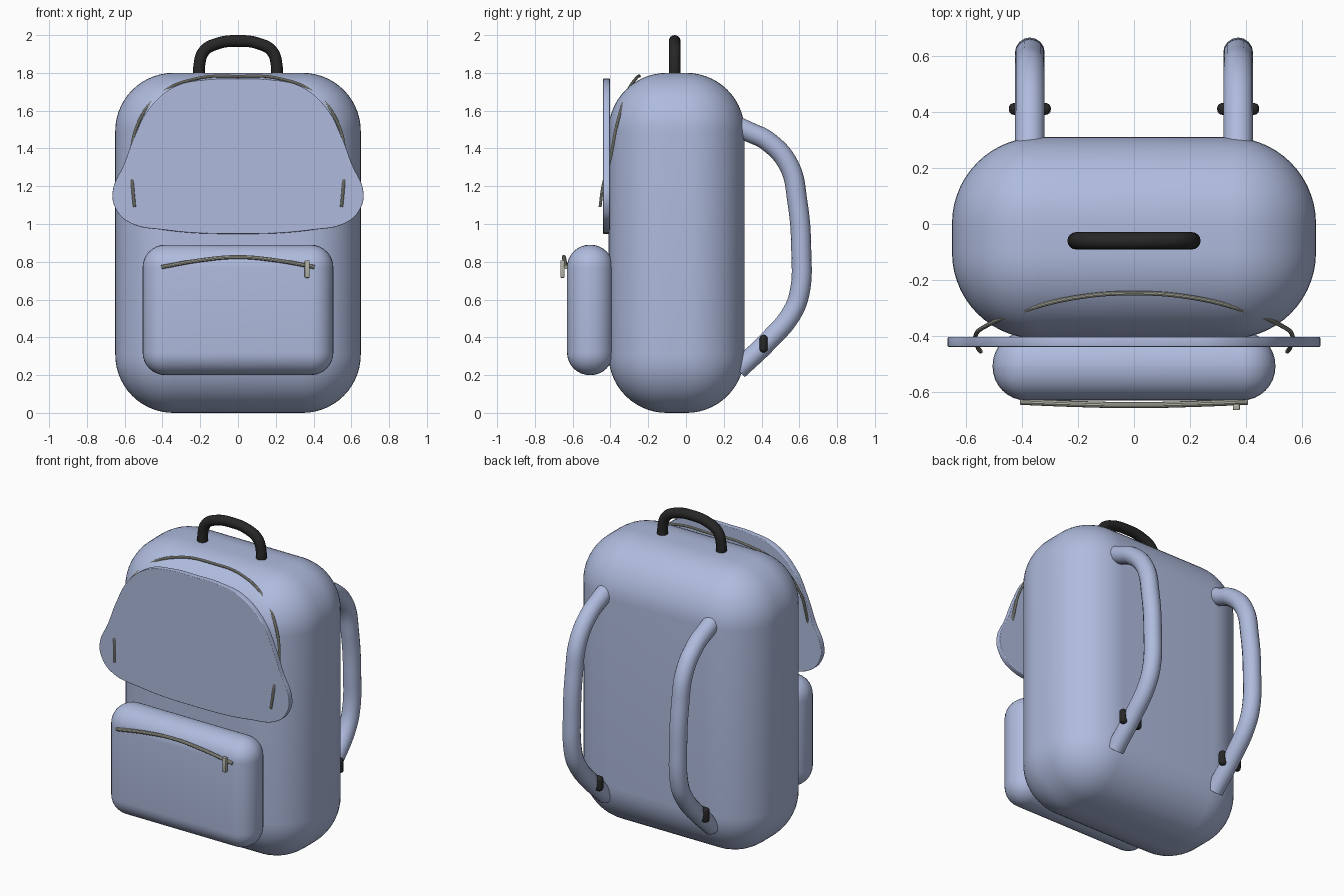
import bpy
import math

if "Cube" in bpy.data.objects:
    bpy.data.objects.remove(bpy.data.objects["Cube"], do_unlink=True)


def material(name, color, roughness=0.7):
    m = bpy.data.materials.new(name)
    m.use_nodes = True
    m.diffuse_color = (*color, 1)
    bsdf = m.node_tree.nodes["Principled BSDF"]
    bsdf.inputs["Base Color"].default_value = (*color, 1)
    bsdf.inputs["Roughness"].default_value = roughness
    return m


fabric = material("blue fabric", (0.43, 0.50, 0.73))
black = material("black webbing", (0.02, 0.02, 0.02))
metal = material("zip metal", (0.45, 0.45, 0.39))


def finish(obj, name, mat):
    """Bake curves and modifiers to a smooth mesh with sharp edges kept."""
    bpy.ops.object.select_all(action="DESELECT")
    obj.select_set(True)
    bpy.context.view_layer.objects.active = obj
    bpy.ops.object.convert(target="MESH")
    obj = bpy.context.object
    obj.name = name
    obj.data.name = name
    obj.data.materials.clear()
    obj.data.materials.append(mat)
    bpy.ops.object.shade_smooth_by_angle(angle=math.radians(35))
    return obj


def rounded_box(name, low, high, radius, segments, mat):
    bpy.ops.mesh.primitive_cube_add(
        size=1, location=[(a + b) / 2 for a, b in zip(low, high)])
    obj = bpy.context.object
    obj.scale = [b - a for a, b in zip(low, high)]
    bpy.ops.object.transform_apply(location=False, rotation=False, scale=True)
    bevel = obj.modifiers.new("round", "BEVEL")
    bevel.width = radius
    bevel.segments = segments
    bevel.limit_method = "NONE"
    return finish(obj, name, mat)


def spline_curve(name, points, dimensions="3D", cyclic=False):
    curve = bpy.data.curves.new(name, "CURVE")
    curve.dimensions = dimensions
    curve.resolution_u = 8
    spline = curve.splines.new("BEZIER")
    spline.bezier_points.add(len(points) - 1)
    spline.use_cyclic_u = cyclic
    for bp, co in zip(spline.bezier_points, points):
        bp.co = co
        bp.handle_left_type = bp.handle_right_type = "AUTO"
    obj = bpy.data.objects.new(name, curve)
    bpy.context.collection.objects.link(obj)
    return obj


def tube(name, points, radius, mat, resolution=6):
    obj = spline_curve(name, points)
    obj.data.bevel_depth = radius
    obj.data.bevel_resolution = resolution
    obj.data.use_fill_caps = True
    return finish(obj, name, mat)


def mirrored(half):
    """Continue a path that ends on the centre line onto the other side."""
    return half + [(-p[0], *p[1:]) for p in reversed(half[:-1])]


# Main bag and front pocket
rounded_box("main_body", (-0.65, -0.41, 0), (0.65, 0.31, 1.8), 0.308, 14, fabric)
rounded_box("front_pocket", (-0.505, -0.63, 0.2), (0.505, -0.385, 0.89), 0.12, 8, fabric)

# Front flap: a thin plate with a domed outline
half = [(0, 0.952), (0.386, 0.972), (0.58, 1.015), (0.645, 1.085), (0.66, 1.17),
        (0.6, 1.315), (0.545, 1.46), (0.466, 1.61), (0.33, 1.725), (0.175, 1.76)]
outline = half + [(0, 1.765)] + [(-x, z) for x, z in reversed(half[1:])]
flap = spline_curve("front_flap", [(x, z, 0) for x, z in outline], "2D", True)
flap.data.fill_mode = "BOTH"
flap.data.extrude = 0.0135
flap.data.bevel_depth = 0.004
flap.data.bevel_resolution = 2
flap.rotation_euler.x = math.radians(90)
flap.location.y = -0.421
finish(flap, "front_flap", fabric)

# Main zip, arching over the shoulder of the bag and through the flap
tube("main_zip", mirrored([
    (-0.548, -0.455, 1.09), (-0.558, -0.44, 1.2), (-0.566, -0.40, 1.35),
    (-0.53, -0.365, 1.53), (-0.41, -0.315, 1.69), (-0.22, -0.265, 1.77),
    (0, -0.247, 1.782)]), 0.008, metal, 3)

# Pocket zip and its pull
tube("pocket_zip", mirrored([
    (-0.405, -0.635, 0.772), (-0.2, -0.643, 0.808), (0, -0.647, 0.825)]),
    0.011, metal, 3)
rounded_box("zip_pull", (0.353, -0.665, 0.715), (0.379, -0.642, 0.808), 0.005, 2, metal)

# Carry handle
tube("carry_handle", mirrored([
    (-0.205, -0.06, 1.77), (-0.205, -0.06, 1.84), (-0.18, -0.06, 1.915),
    (-0.11, -0.06, 1.955), (0, -0.06, 1.969)]), 0.031, black)

# Shoulder straps with their adjusters
strap_path = [(0.25, 1.525), (0.34, 1.485), (0.43, 1.44), (0.545, 1.31),
              (0.59, 1.115), (0.61, 0.865), (0.60, 0.63), (0.555, 0.52),
              (0.43, 0.375), (0.275, 0.228)]
for side, sign in (("left", 1), ("right", -1)):
    x = 0.372 * sign
    tube(side + "_shoulder_strap", [(x, y, z) for y, z in strap_path], 0.053, fabric)
    rounded_box(side + "_strap_adjuster", (x - 0.075, 0.39, 0.32),
                (x + 0.075, 0.432, 0.412), 0.018, 4, black)
